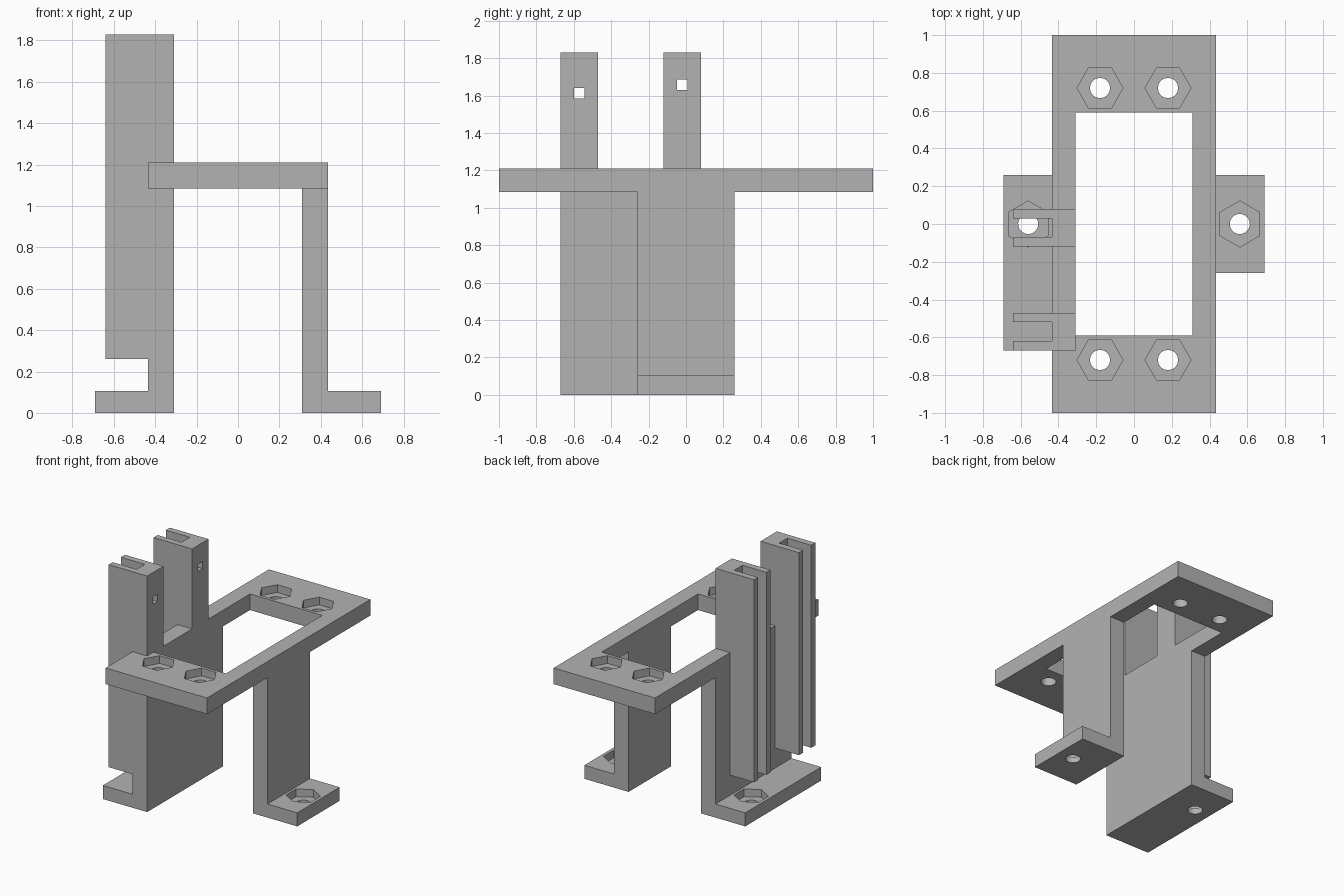
import bpy, bmesh, math

if "Cube" in bpy.data.objects:
    bpy.data.objects.remove(bpy.data.objects["Cube"], do_unlink=True)

grey = bpy.data.materials.new("plain grey")
grey.use_nodes = True
colour = (0.45, 0.45, 0.45, 1)
grey.diffuse_color = colour
grey.node_tree.nodes["Principled BSDF"].inputs["Base Color"].default_value = colour


def prism(name, points, axis, low, high):
    """Extrude a closed outline along y or z."""
    bm = bmesh.new()
    place = (lambda a, b: (a, low, b)) if axis == "y" else (lambda a, b: (a, b, low))
    face = bm.faces.new([bm.verts.new(place(a, b)) for a, b in points])
    out = bmesh.ops.extrude_face_region(bm, geom=[face])
    step = high - low
    vec = (0, step, 0) if axis == "y" else (0, 0, step)
    bmesh.ops.translate(bm, vec=vec, verts=[v for v in out["geom"] if isinstance(v, bmesh.types.BMVert)])
    bmesh.ops.recalc_face_normals(bm, faces=bm.faces)
    mesh = bpy.data.meshes.new(name)
    bm.to_mesh(mesh)
    bm.free()
    mesh.materials.append(grey)
    obj = bpy.data.objects.new(name, mesh)
    bpy.context.collection.objects.link(obj)
    return obj


def box(name, x, y, z):
    return prism(name, [(x[0], y[0]), (x[1], y[0]), (x[1], y[1]), (x[0], y[1])], "z", *z)


def ring(name, x, y, radius, sides, z, turn=0):
    angles = [turn + math.tau * i / sides for i in range(sides)]
    return prism(name, [(x + radius * math.cos(a), y + radius * math.sin(a)) for a in angles], "z", *z)


def combine(target, other, operation):
    """Apply a boolean and discard the helper solid."""
    other.hide_render = True
    mod = target.modifiers.new("join", "BOOLEAN")
    mod.operation, mod.object, mod.solver = operation, other, "EXACT"
    bpy.context.view_layer.update()
    graph = bpy.context.evaluated_depsgraph_get()
    mesh = bpy.data.meshes.new_from_object(target.evaluated_get(graph))
    target.modifiers.clear()
    target.data = mesh
    bpy.data.objects.remove(other, do_unlink=True)


IN, OUT, FOOT = 0.31, 0.435, 0.69      # leg and foot distances from the middle
TOP, UNDER, SOLE = 1.21, 1.085, 0.105  # plate top, plate underside, foot top
TALL = 1.83

# Top plate with its rectangular opening
bracket = box("mounting_bracket", (-OUT, OUT), (-1, 1), (UNDER, TOP))
combine(bracket, box("opening", (-IN, IN), (-0.59, 0.59), (1, 1.3)), "DIFFERENCE")

# L-shaped legs: the left one runs further forward
for side, front in ((1, -0.26), (-1, -0.67)):
    outline = [(IN, 0), (FOOT, 0), (FOOT, SOLE), (OUT, SOLE), (OUT, TOP), (IN, TOP)]
    leg = prism("leg", [(side * x, z) for x, z in outline], "y", front, 0.26)
    combine(bracket, leg, "UNION")

# Two slotted towers on the left leg, each with a square peg hole
for y, hole_z in ((-0.57, 1.612), (-0.02, 1.657)):
    w, s, p = 0.1, 0.05, 0.028
    web = box("tower", (-OUT, -IN), (y - w, y + w), (UNDER, TALL))
    combine(bracket, web, "UNION")
    for a, b in ((-w, -s), (s, w)):
        rail = box("rail", (-0.64, -OUT + 0.02), (y + a, y + b), (0.26, TALL))
        combine(bracket, rail, "UNION")
    hole = box("peg_hole", (-0.5, -0.2), (y - p, y + p), (hole_z - p, hole_z + p))
    combine(bracket, hole, "DIFFERENCE")

# Screw holes with hexagonal nut pockets, in the plate and in the feet
spots = [(sx * 0.18, sy * 0.72, UNDER, TOP, 0) for sx in (-1, 1) for sy in (-1, 1)]
spots += [(sx * 0.56, 0, 0, SOLE, math.pi / 6) for sx in (-1, 1)]
for x, y, low, high, turn in spots:
    combine(bracket, ring("nut_pocket", x, y, 0.122, 6, (high - 0.06, high + 0.05), turn), "DIFFERENCE")
    combine(bracket, ring("screw_hole", x, y, 0.053, 32, (low - 0.05, high), turn), "DIFFERENCE")

# Merge coplanar leftovers and keep the faces flat
bm = bmesh.new()
bm.from_mesh(bracket.data)
bmesh.ops.remove_doubles(bm, verts=bm.verts, dist=0.0005)
bmesh.ops.dissolve_limit(bm, angle_limit=0.01, verts=bm.verts, edges=bm.edges)
for face in bm.faces:
    face.smooth = False
bm.to_mesh(bracket.data)
bm.free()
